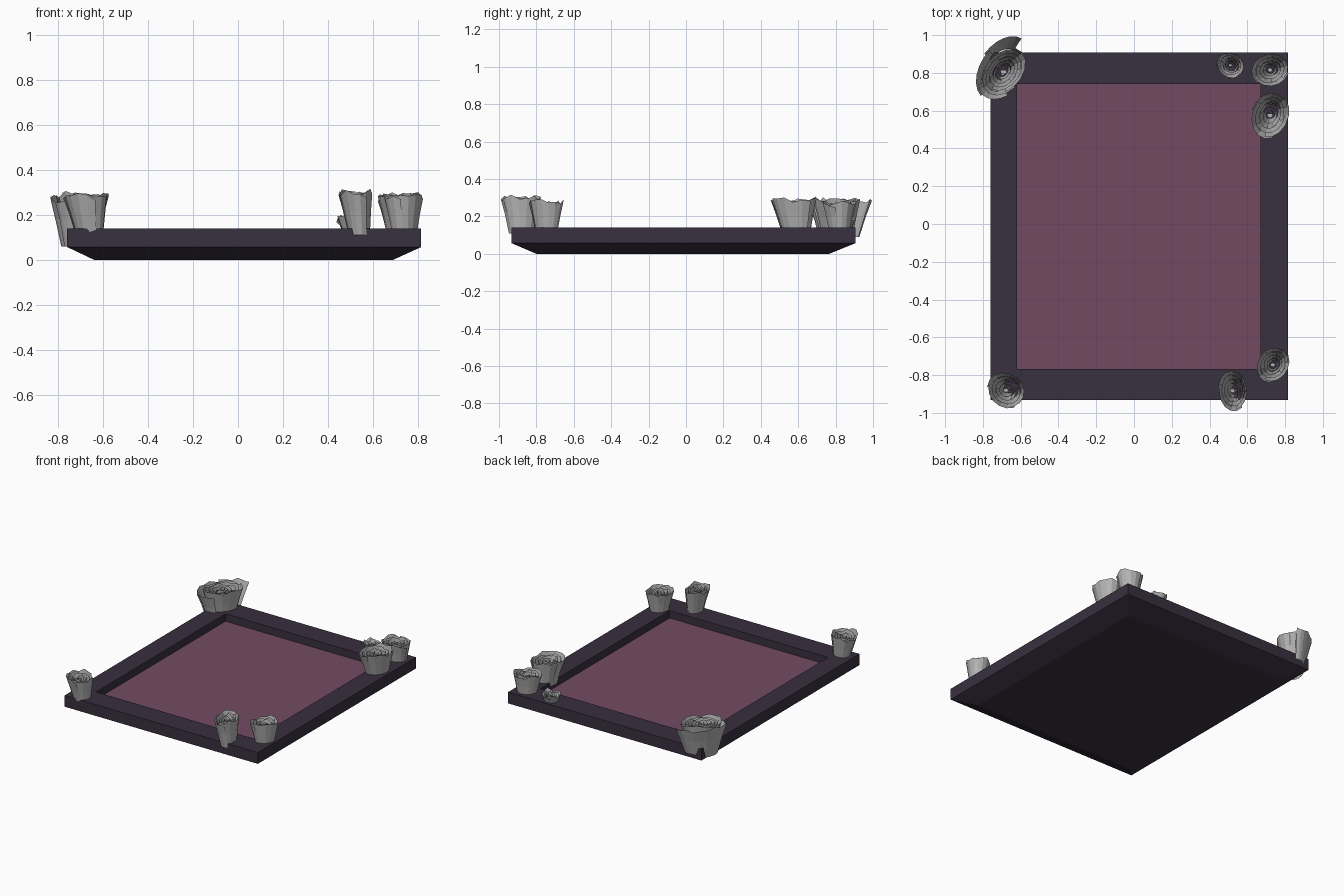
import bpy, bmesh, math, random
from mathutils import Vector

if "Cube" in bpy.data.objects:
    bpy.data.objects.remove(bpy.data.objects["Cube"])

random.seed(4)


def material(name, rgb):
    m = bpy.data.materials.new(name)
    m.diffuse_color = (*rgb, 1)
    m.use_nodes = True
    m.node_tree.nodes["Principled BSDF"].inputs["Base Color"].default_value = m.diffuse_color
    return m


DARK = material("dark plum", (0.040, 0.029, 0.050))
PINK = material("dusty mauve", (0.172, 0.068, 0.124))
GREY = material("petal grey", (0.46, 0.46, 0.46))


def finish(bm, name, mat, recalc=True):
    if recalc:
        bmesh.ops.recalc_face_normals(bm, faces=bm.faces)
    me = bpy.data.meshes.new(name)
    bm.to_mesh(me)
    bm.free()
    me.materials.append(mat)
    ob = bpy.data.objects.new(name, me)
    bpy.context.collection.objects.link(ob)
    return ob


def rect(bm, x0, x1, y0, y1, z):
    return [bm.verts.new((x, y, z)) for x, y in ((x0, y0), (x1, y0), (x1, y1), (x0, y1))]


def bridge(bm, a, b):
    n = len(a)
    for i in range(n):
        bm.faces.new((a[i], a[(i + 1) % n], b[(i + 1) % n], b[i]))


# Frame: bevelled underside, upright rim, flat border, recess
RECESS = 0.085
bm = bmesh.new()
rings = [rect(bm, -0.64, 0.69, -0.80, 0.765, 0.0),
         rect(bm, -0.76, 0.815, -0.933, 0.907, 0.057),
         rect(bm, -0.76, 0.815, -0.933, 0.907, 0.14),
         rect(bm, -0.62, 0.67, -0.767, 0.74, 0.14),
         rect(bm, -0.62, 0.67, -0.767, 0.74, RECESS)]
for a, b in zip(rings, rings[1:]):
    bridge(bm, a, b)
bm.faces.new(rings[0][::-1])
finish(bm, "frame", DARK)

# Panel set into the frame
bm = bmesh.new()
bm.faces.new(rect(bm, -0.62, 0.67, -0.767, 0.74, RECESS))
finish(bm, "panel", PINK, False)


def petal(bm, base, top, ax, ay, rot, f, start, span, z0, z1, segs=6):
    """Curved flaring petal sheet on an elliptical cone around base -> top."""
    cr, sr = math.cos(rot), math.sin(rot)
    cols = []
    for i in range(segs + 1):
        u = i / segs
        a = start + span * u
        g = f * (0.92 + 0.08 * u)
        jag = random.uniform(-0.016, 0.012) - 0.012 * abs(2 * u - 1) ** 3
        col = []
        for v, flare in ((0, 0.62), (0.55, 0.82), (1, 1.0)):
            px, py = ax * g * flare * math.cos(a), ay * g * flare * math.sin(a)
            cx = base[0] + (top[0] - base[0]) * v
            cy = base[1] + (top[1] - base[1]) * v
            z = z0 + (z1 - z0) * v + (jag if v == 1 else 0)
            col.append(bm.verts.new((cx + px * cr - py * sr, cy + px * sr + py * cr, z)))
        cols.append(col)
    for a, b in zip(cols, cols[1:]):
        for j in range(2):
            bm.faces.new((a[j], b[j], b[j + 1], a[j + 1]))


def rose(name, base, top, ax, ay, rot, z1, z0=0.11, rings=5, extra=None):
    bm = bmesh.new()
    rot = math.radians(rot)
    for k in range(rings):
        f = 0.16 + 0.84 * k / (rings - 1)
        h = z0 + (z1 - z0) * (0.86 + 0.14 * f)
        for p in range(3):
            start = math.radians(120 * p + 47 * k)
            petal(bm, base, top, ax, ay, rot, f, start, math.radians(145), z0, h)
    # Small closed heart of the flower
    c = Vector((top[0], top[1], z1 - 0.03))
    ring = [bm.verts.new(c + Vector((0.13 * ax * math.cos(t), 0.13 * ay * math.sin(t), 0)))
            for t in (i * math.tau / 6 for i in range(6))]
    bm.faces.new(ring)
    if extra:
        extra(bm)
    return finish(bm, name, GREY, False)


# Roses around the corners: base centre, top centre, half axes, turn, height
rose("rose_back_right_small", (0.515, 0.84), (0.51, 0.84), 0.075, 0.066, -30, 0.19)
rose("rose_back_right", (0.725, 0.82), (0.72, 0.815), 0.102, 0.088, 15, 0.275)
rose("rose_right_upper", (0.725, 0.59), (0.72, 0.575), 0.128, 0.10, 70, 0.29)
rose("rose_right_lower", (0.74, -0.745), (0.735, -0.745), 0.10, 0.083, 55, 0.28)
rose("rose_front_right", (0.54, -0.88), (0.522, -0.882), 0.112, 0.078, 95, 0.305)
rose("rose_front_left", (-0.66, -0.87), (-0.678, -0.88), 0.105, 0.092, -40, 0.285)


# Large rose with wide open petals hanging past the frame corner
def outer_petals(bm):
    for start, span, f, z1, z0 in ((5, 85, 1.0, 0.29, 0.09), (80, 95, 1.0, 0.28, 0.06),
                                   (150, 85, 1.0, 0.27, 0.06)):
        petal(bm, (-0.695, 0.825), (-0.69, 0.83), 0.195, 0.125, math.radians(55), f,
              math.radians(start), math.radians(span), z0, z1)


rose("rose_back_left_large", (-0.695, 0.81), (-0.69, 0.805), 0.145, 0.10, 50, 0.295,
     z0=0.08, rings=6, extra=outer_petals)
